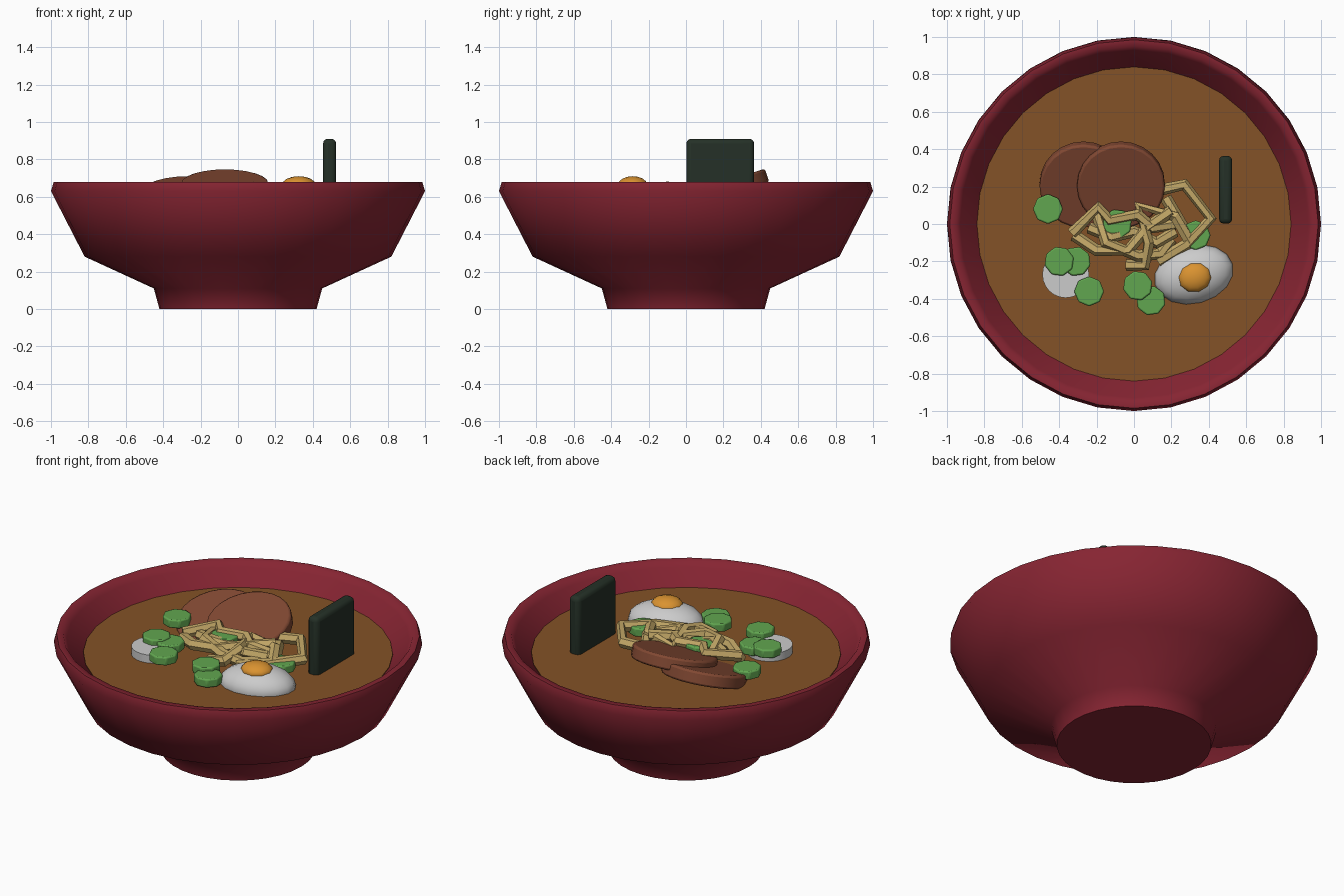
import bpy, bmesh
from math import radians, cos, sin, pi

if "Cube" in bpy.data.objects:
    bpy.data.objects.remove(bpy.data.objects["Cube"])


def material(name, r, g, b):
    m = bpy.data.materials.new(name)
    m.diffuse_color = (r, g, b, 1)
    m.use_nodes = True
    m.node_tree.nodes["Principled BSDF"].inputs["Base Color"].default_value = m.diffuse_color
    return m


RED = material("red_lacquer", 0.24, 0.018, 0.032)
BROTH = material("broth_brown", 0.23, 0.085, 0.02)
MEAT = material("meat_brown", 0.22, 0.065, 0.032)
NOODLE = material("noodle_yellow", 0.56, 0.40, 0.14)
WHITE = material("white", 0.8, 0.8, 0.8)
YOLK = material("yolk_orange", 0.7, 0.29, 0.03)
GREEN = material("onion_green", 0.12, 0.38, 0.08)
DARK = material("seaweed_dark", 0.018, 0.03, 0.02)


def finish(name, mat, angle=40):
    ob = bpy.context.object
    ob.name = name
    ob.data.materials.append(mat)
    bpy.ops.object.shade_smooth_by_angle(angle=radians(angle))
    return ob


def bevel(ob, width, segments=2):
    b = ob.modifiers.new("bevel", "BEVEL")
    b.width, b.segments = width, segments


def disc(name, mat, loc, r, depth, sides, rot=(0, 0, 0), edge=0.0):
    bpy.ops.mesh.primitive_cylinder_add(vertices=sides, radius=r, depth=depth, location=loc, rotation=rot)
    ob = finish(name, mat)
    if edge:
        bevel(ob, edge)
    return ob


def ball(name, mat, loc, scale, turn=0, segs=16, rings=10):
    bpy.ops.mesh.primitive_uv_sphere_add(segments=segs, ring_count=rings, location=loc, rotation=(0, 0, turn))
    bpy.context.object.scale = scale
    return finish(name, mat, 60)


def lathe(name, mat, profile, sides):
    bm = bmesh.new()
    rings = [[bm.verts.new((r * cos(2 * pi * i / sides), r * sin(2 * pi * i / sides), z))
              for i in range(sides)] for r, z in profile]
    for a, b in zip(rings, rings[1:]):
        for i in range(sides):
            j = (i + 1) % sides
            bm.faces.new((a[i], a[j], b[j], b[i]))
    bm.faces.new(rings[0])
    bm.faces.new(rings[-1])
    bmesh.ops.recalc_face_normals(bm, faces=bm.faces)
    me = bpy.data.meshes.new(name)
    bm.to_mesh(me)
    bm.free()
    ob = bpy.data.objects.new(name, me)
    bpy.context.collection.objects.link(ob)
    bpy.ops.object.select_all(action="DESELECT")
    ob.select_set(True)
    bpy.context.view_layer.objects.active = ob
    return finish(name, mat, 58)


# Bowl with foot and thick rim, filled with broth
lathe("bowl", RED, [(0.42, 0), (0.45, 0.11), (0.82, 0.28), (1.0, 0.63), (0.985, 0.68),
                    (0.95, 0.68), (0.93, 0.65), (0.835, 0.56), (0.72, 0.34), (0.4, 0.2)], 32)
disc("broth", BROTH, (0, 0, 0.555), 0.84, 0.03, 32)

# Two overlapping tilted meat slices
for i, (x, z) in enumerate([(-0.07, 0.642), (-0.27, 0.605)]):
    disc(f"meat_slice_{i}", MEAT, (x, 0.21, z), 0.235, 0.075, 24, (radians(18), 0, 0), 0.012)

# Half egg with yolk
ball("egg_white", WHITE, (0.32, -0.27, 0.575), (0.215, 0.155, 0.108), radians(15))
ball("egg_yolk", YOLK, (0.325, -0.285, 0.665), (0.09, 0.08, 0.045), radians(15), 10, 8)

# Seaweed sheet standing in the broth
bpy.ops.mesh.primitive_cube_add(size=1, location=(0.49, 0.183, 0.71))
sheet = bpy.context.object
sheet.scale = (0.07, 0.362, 0.4)
bpy.ops.object.transform_apply(location=False, rotation=False, scale=True)
bevel(finish("seaweed_sheet", DARK), 0.025, 3)

# Fish cake slice
disc("fish_cake", WHITE, (-0.365, -0.27, 0.585), 0.125, 0.065, 24)

# Chopped spring onion
for i, (x, y, z) in enumerate([(-0.46, 0.08, 0.62), (-0.40, -0.20, 0.625), (-0.31, -0.20, 0.615),
                               (-0.24, -0.36, 0.625), (0.02, -0.33, 0.62), (0.09, -0.41, 0.6),
                               (0.33, -0.06, 0.61), (-0.09, 0.0, 0.635)]):
    disc(f"spring_onion_{i}", GREEN, (x, y, z), 0.08, 0.05, 8, (0, 0, radians(15 * i)), 0.008)

# Tangled noodles
strands = [
    [(0.13, 0.18, 0.63), (0.27, 0.21, 0.64), (0.41, 0.03, 0.63), (0.28, -0.11, 0.62), (0.13, -0.2, 0.6)],
    [(-0.33, -0.05, 0.62), (-0.19, 0.09, 0.65), (-0.13, 0.02, 0.65), (0.02, 0.05, 0.65), (0.10, -0.02, 0.64),
     (0.22, 0.0, 0.62)],
    [(-0.32, -0.06, 0.6), (-0.2, -0.14, 0.62), (-0.03, -0.14, 0.64), (0.07, -0.02, 0.64), (0.2, 0.07, 0.65)],
    [(-0.24, -0.02, 0.62), (-0.12, -0.07, 0.64), (0.0, -0.04, 0.62), (0.12, -0.1, 0.64), (0.22, -0.04, 0.62)],
    [(-0.04, -0.22, 0.6), (0.06, -0.22, 0.62), (0.08, -0.1, 0.65), (0.02, 0.1, 0.63), (0.22, 0.04, 0.64),
     (0.3, -0.1, 0.62)],
    [(0.17, 0.14, 0.61), (0.24, 0.02, 0.62), (0.31, -0.1, 0.61)],
    [(-0.2, 0.06, 0.62), (-0.15, -0.1, 0.65), (0.02, -0.17, 0.63), (0.14, -0.16, 0.61), (0.2, -0.08, 0.6)],
]
for i, pts in enumerate(strands):
    cu = bpy.data.curves.new(f"noodle_{i}", "CURVE")
    cu.dimensions = "3D"
    cu.bevel_depth, cu.bevel_resolution, cu.use_fill_caps = 0.032, 1, True
    sp = cu.splines.new("POLY")
    sp.points.add(len(pts) - 1)
    for p, co in zip(sp.points, pts):
        p.co = (*co, 1)
    sp.use_smooth = False
    cu.materials.append(NOODLE)
    bpy.context.collection.objects.link(bpy.data.objects.new(f"noodle_{i}", cu))
